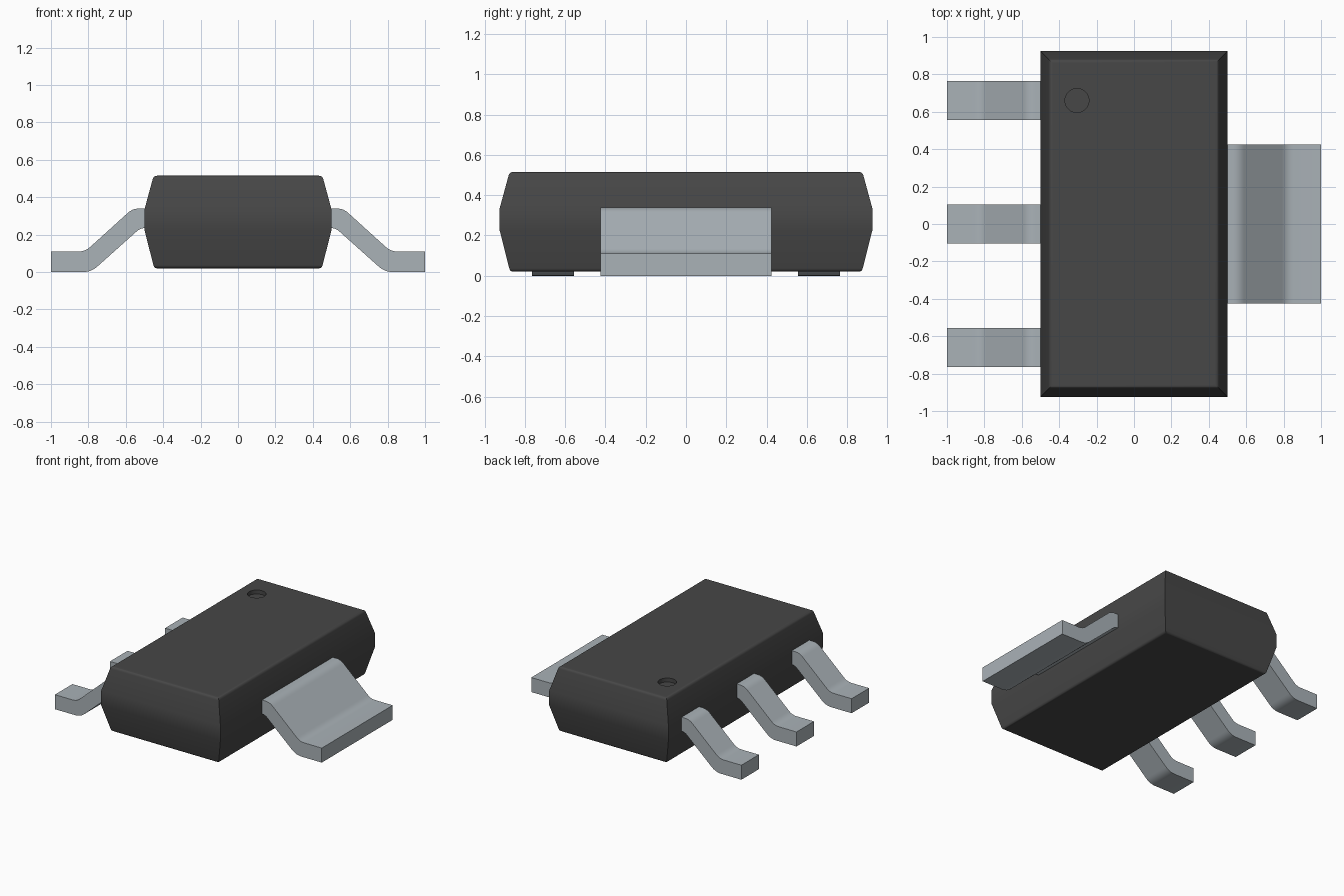
import bpy, bmesh, math
from mathutils import Vector

cube = bpy.data.objects.get("Cube")
if cube:
    bpy.data.objects.remove(cube, do_unlink=True)


def material(name, rgb):
    m = bpy.data.materials.new(name)
    m.use_nodes = True
    col = (*rgb, 1.0)
    m.diffuse_color = col
    bsdf = next(n for n in m.node_tree.nodes if n.type == 'BSDF_PRINCIPLED')
    bsdf.inputs["Base Color"].default_value = col
    bsdf.inputs["Roughness"].default_value = 0.6
    return m


BLACK = material("black epoxy", (0.063, 0.063, 0.063))
METAL = material("tinned metal", (0.40, 0.445, 0.475))


def finish(name, bm, mat):
    bmesh.ops.recalc_face_normals(bm, faces=bm.faces)
    mesh = bpy.data.meshes.new(name)
    bm.to_mesh(mesh)
    bm.free()
    mesh.materials.append(mat)
    ob = bpy.data.objects.new(name, mesh)
    bpy.context.collection.objects.link(ob)
    return ob


def select_only(ob):
    bpy.ops.object.select_all(action='DESELECT')
    ob.select_set(True)
    bpy.context.view_layer.objects.active = ob


def smooth(ob, degrees):
    select_only(ob)
    bpy.ops.object.shade_smooth_by_angle(angle=math.radians(degrees))


def rounded(points, steps=6):
    """Round each (x, z, reach) corner with a short quadratic curve."""
    out = []
    for i, (x, z, reach) in enumerate(points):
        p = Vector((x, z))
        if reach == 0:
            out.append(p)
            continue
        a, b = (Vector(points[(i + d) % len(points)][:2]) for d in (-1, 1))
        s = p + (a - p).normalized() * reach
        e = p + (b - p).normalized() * reach
        for k in range(steps + 1):
            t = k / steps
            out.append(s * (1 - t) ** 2 + p * 2 * t * (1 - t) + e * t * t)
    return out


# Moulded body: rectangular rings stacked along a bulging side profile
HALF_X, HALF_Y = 0.5, 0.925
BOTTOM, TOP = 0.02, 0.515
side = rounded([(0.2, BOTTOM, 0), (0.052, BOTTOM, 0.018), (0.0, 0.225, 0),
                (0.0, 0.335, 0), (0.049, TOP, 0.018), (0.2, TOP, 0)])[1:-1]
bm = bmesh.new()
rings = []
for inset, z in side:
    rings.append([bm.verts.new((sx * (HALF_X - inset), sy * (HALF_Y - inset), z))
                  for sx, sy in ((-1, -1), (1, -1), (1, 1), (-1, 1))])
for lo, hi in zip(rings, rings[1:]):
    for i in range(4):
        j = (i + 1) % 4
        bm.faces.new((lo[i], lo[j], hi[j], hi[i]))
bm.faces.new(rings[0][::-1])
bm.faces.new(rings[-1])
body = finish("body", bm, BLACK)

# Round pin-one dimple cut into the top
bm = bmesh.new()
bmesh.ops.create_cone(bm, cap_ends=True, segments=48,
                      radius1=0.064, radius2=0.064, depth=0.06)
bmesh.ops.translate(bm, verts=bm.verts, vec=(-0.305, 0.66, TOP))
cutter = finish("dimple_cutter", bm, BLACK)
cutter.hide_render = True
cut = body.modifiers.new("dimple", 'BOOLEAN')
cut.operation = 'DIFFERENCE'
cut.solver = 'EXACT'
cut.object = cutter
select_only(body)
bpy.ops.object.modifier_apply(modifier=cut.name)
bpy.data.objects.remove(cutter, do_unlink=True)
smooth(body, 25)
weighted = body.modifiers.new("flat faces", 'WEIGHTED_NORMAL')
weighted.keep_sharp = True

# Gull-wing lead section, running outwards along +x
LEAD = rounded([(0.47, 0.34, 0), (0.563, 0.34, 0.035), (0.817, 0.11, 0.035),
                (1.0, 0.11, 0), (1.0, 0.0, 0), (0.785, 0.0, 0.045),
                (0.522, 0.235, 0.025), (0.47, 0.235, 0)])


def lead(name, direction, y, half_width):
    bm = bmesh.new()
    ends = [[bm.verts.new((direction * p.x, y + s * half_width, p.y)) for p in LEAD]
            for s in (-1, 1)]
    n = len(LEAD)
    for i in range(n):
        j = (i + 1) % n
        bm.faces.new((ends[0][i], ends[0][j], ends[1][j], ends[1][i]))
    for end in ends:
        bm.faces.new(end)
    smooth(finish(name, bm, METAL), 30)


# One wide tab on the left, three narrow pins on the right
lead("wide_tab", 1, 0.0, 0.425)
for label, y in (("front", -0.66), ("middle", 0.0), ("back", 0.66)):
    lead(label + "_pin", -1, y, 0.105)
